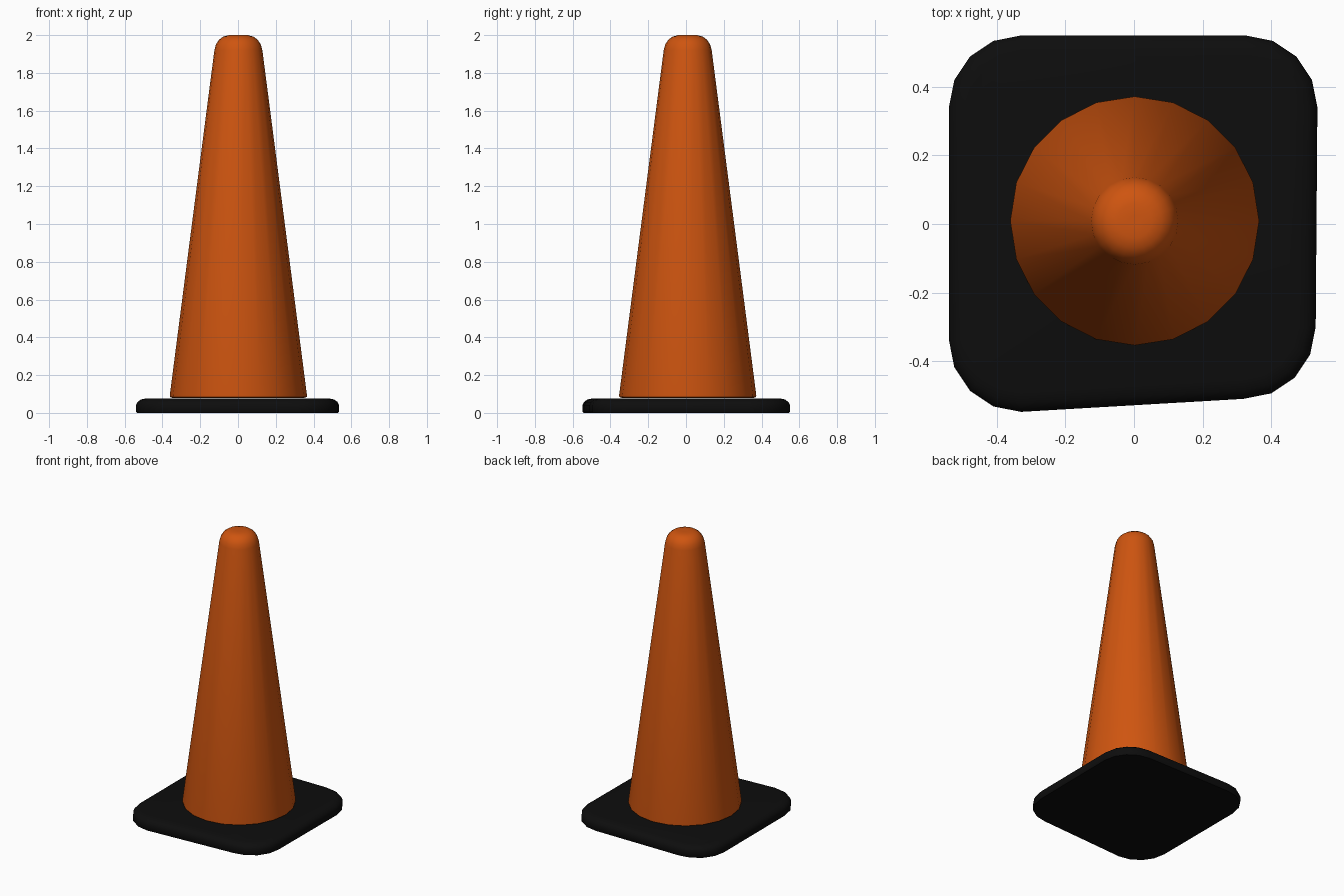
import bpy, bmesh, math

if "Cube" in bpy.data.objects:
    bpy.data.objects.remove(bpy.data.objects["Cube"])


def material(name, color):
    mat = bpy.data.materials.new(name)
    mat.diffuse_color = (*color, 1)
    mat.use_nodes = True
    mat.node_tree.nodes["Principled BSDF"].inputs["Base Color"].default_value = mat.diffuse_color
    return mat


def loft(name, rings, mat, angle):
    """Skin a stack of closed rings, capping both ends."""
    bm = bmesh.new()
    loops = [[bm.verts.new(p) for p in ring] for ring in rings]
    n = len(loops[0])
    for a, b in zip(loops, loops[1:]):
        for i in range(n):
            j = (i + 1) % n
            bm.faces.new((a[i], a[j], b[j], b[i]))
    bm.faces.new(loops[0][::-1])
    bm.faces.new(loops[-1])
    mesh = bpy.data.meshes.new(name)
    bm.to_mesh(mesh)
    bm.free()
    mesh.materials.append(mat)
    obj = bpy.data.objects.new(name, mesh)
    bpy.context.collection.objects.link(obj)
    bpy.ops.object.select_all(action='DESELECT')
    obj.select_set(True)
    bpy.context.view_layer.objects.active = obj
    bpy.ops.object.shade_smooth_by_angle(angle=math.radians(angle))
    return obj


orange = material("orange_plastic", (0.62, 0.09, 0.005))
black = material("black_rubber", (0.004, 0.004, 0.004))

# Base plate: slightly skewed rounded square with a softened top edge
CORNERS = [(0.325, 0.34), (-0.33, 0.34), (-0.33, -0.338), (0.32, -0.30)]
RADIUS = 0.21
STEPS = 4


def base_ring(inset, z):
    r = RADIUS - inset
    ring = []
    for k, (cx, cy) in enumerate(CORNERS):
        for s in range(STEPS + 1):
            a = math.pi / 2 * (k + s / STEPS)
            ring.append((cx + r * math.cos(a), cy + r * math.sin(a), z))
    return ring


base_profile = [(0.005, 0), (0, 0.006), (0, 0.042), (0.008, 0.058),
                (0.026, 0.071), (0.055, 0.077)]
loft("base_plate", [base_ring(i, z) for i, z in base_profile], black, 40)

# Cone body: 20-sided lathe with a rounded tip
SIDES = 20
cone_profile = [(0.35, 0.08), (0.362, 0.084), (0.363, 0.094), (0.127, 1.92),
                (0.119, 1.95), (0.103, 1.975), (0.08, 1.992), (0.05, 2.0),
                (0.015, 2.0)]


def cone_ring(r, z):
    return [(0.002 + r * math.cos(2 * math.pi * i / SIDES),
             0.009 + r * math.sin(2 * math.pi * i / SIDES), z)
            for i in range(SIDES)]


loft("cone_body", [cone_ring(r, z) for r, z in cone_profile], orange, 50)
